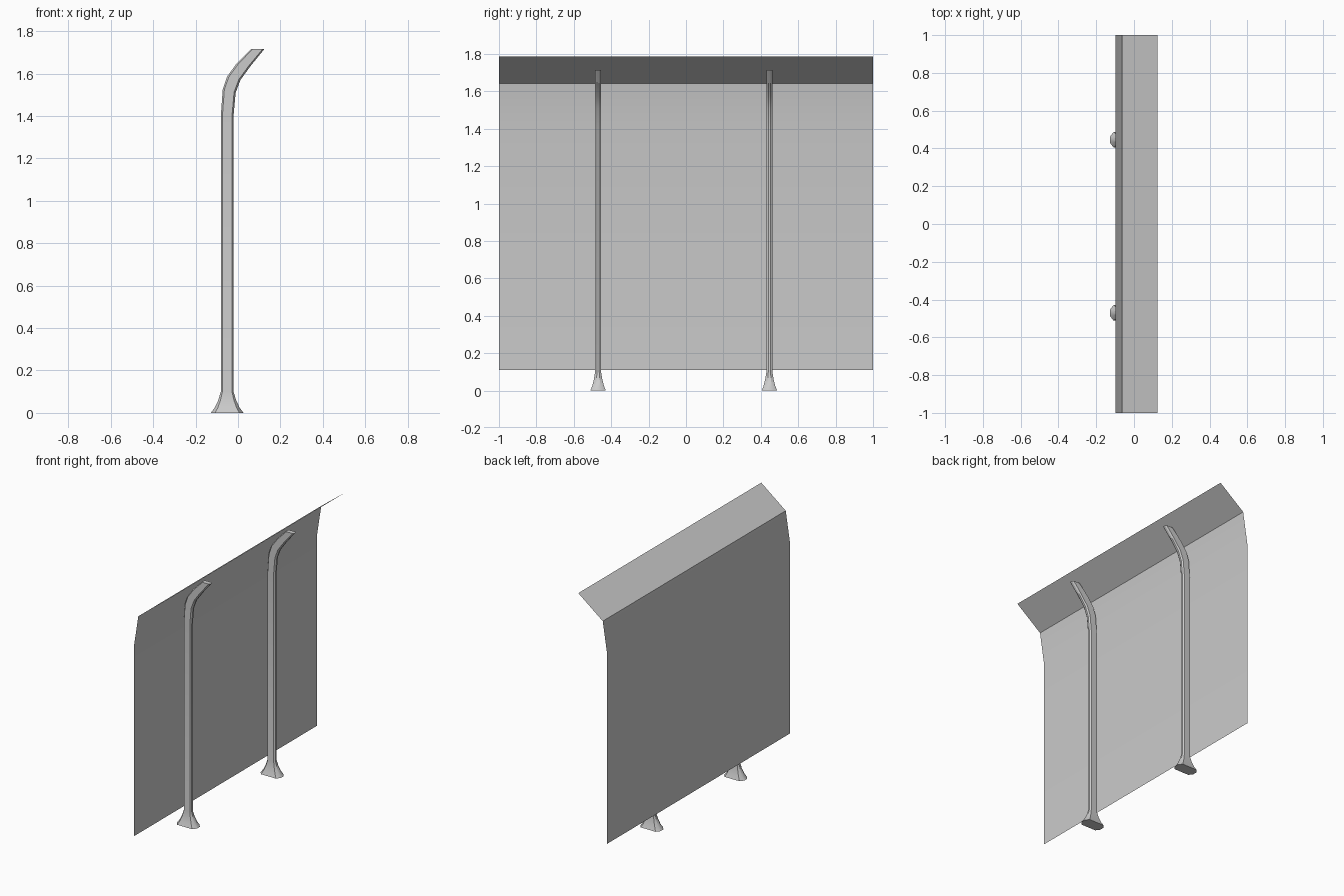
import bpy, bmesh, math

if "Cube" in bpy.data.objects:
    bpy.data.objects.remove(bpy.data.objects["Cube"])


def make_object(name, bm, angle):
    mesh = bpy.data.meshes.new(name)
    bm.to_mesh(mesh)
    bm.free()
    ob = bpy.data.objects.new(name, mesh)
    bpy.context.collection.objects.link(ob)
    bpy.ops.object.select_all(action='DESELECT')
    ob.select_set(True)
    bpy.context.view_layer.objects.active = ob
    bpy.ops.object.shade_smooth_by_angle(angle=math.radians(angle))
    return ob


# Thin folded panel: side profile (x, z) swept along y
def panel():
    profile = [(-0.097, 0.11), (-0.097, 1.42), (-0.063, 1.641), (0.124, 1.785)]
    bm = bmesh.new()
    rows = [[bm.verts.new((x, y, z)) for y in (-1, 1)] for x, z in profile]
    for a, b in zip(rows, rows[1:]):
        bm.faces.new((a[0], b[0], b[1], a[1]))
    make_object("folded_panel", bm, 30)


# Elongated octagon lofted through stations: left (x, z), right (x, z), y scale
SECTION = [(1, .006), (.75, .016), (-.75, .016), (-1, .006),
           (-1, -.006), (-.75, -.016), (.75, -.016), (1, -.006)]
CX = -0.051
STATIONS = [((CX - h, z), (CX + h, z), h / 0.03)
            for h, z in [(.077, 0), (.059, .024), (.042, .06), (.030, .10), (.030, 1.40)]]
STATIONS += [((-.072, 1.525), (-.011, 1.51), 1),
             ((-.052, 1.585), (.012, 1.57), 1),
             ((-.008, 1.645), (.059, 1.635), 1),
             ((.061, 1.715), (.124, 1.715), 1)]


def post(name, yc):
    bm = bmesh.new()
    rings = []
    for (lx, lz), (rx, rz), sy in STATIONS:
        ring = []
        for u, v in SECTION:
            t = (u + 1) / 2
            ring.append(bm.verts.new((lx + (rx - lx) * t, yc + v * sy, lz + (rz - lz) * t)))
        rings.append(ring)
    n = len(SECTION)
    for a, b in zip(rings, rings[1:]):
        for i in range(n):
            j = (i + 1) % n
            bm.faces.new((a[i], a[j], b[j], b[i]))
    bm.faces.new(rings[0][::-1])
    bm.faces.new(rings[-1])
    bmesh.ops.recalc_face_normals(bm, faces=bm.faces)
    make_object(name, bm, 30)


panel()
post("front_post", -0.47)
post("back_post", 0.446)
